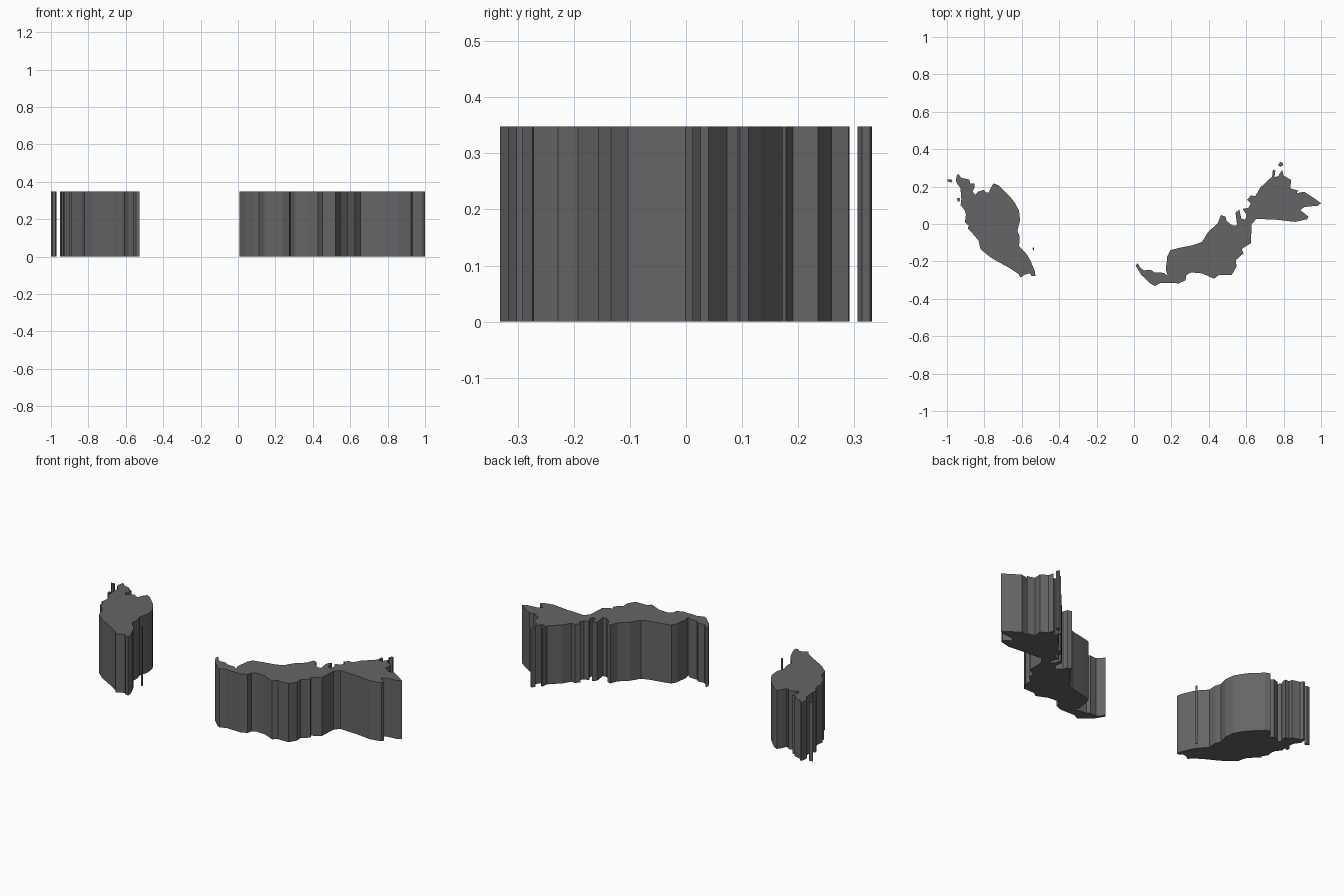
import bpy, bmesh

HEIGHT = 0.348
MID_X, MID_Y, SCALE = 109.455, 4.11, 9.81   # map degrees -> model units

# Dark grey for all the land
dark_grey = bpy.data.materials.new("dark_grey")
dark_grey.diffuse_color = (0.13, 0.13, 0.13, 1)


def slab(name, outline):
    """Extrude a closed map outline straight up from the ground."""
    bm = bmesh.new()
    verts = [bm.verts.new(((x - MID_X) / SCALE, (y - MID_Y) / SCALE, 0)) for x, y in outline]
    base = bm.faces.new(verts)
    top = bmesh.ops.extrude_face_region(bm, geom=[base], use_keep_orig=True)["geom"]
    bmesh.ops.translate(bm, vec=(0, 0, HEIGHT),
                        verts=[g for g in top if isinstance(g, bmesh.types.BMVert)])
    bmesh.ops.recalc_face_normals(bm, faces=bm.faces)
    mesh = bpy.data.meshes.new(name)
    bm.to_mesh(mesh)
    bm.free()
    mesh.materials.append(dark_grey)
    obj = bpy.data.objects.new(name, mesh)
    bpy.context.collection.objects.link(obj)


# Western peninsula, clockwise from its north-west corner
slab("west_peninsula", [
    (100.12, 6.42), (100.17, 6.70), (100.27, 6.70), (100.38, 6.54), (100.82, 6.43),
    (100.86, 6.24), (101.10, 6.24), (101.10, 6.05), (100.99, 5.80), (101.14, 5.64),
    (101.27, 5.80), (101.57, 5.90), (101.70, 5.76), (101.83, 5.75), (101.93, 5.98),
    (102.09, 6.24), (102.37, 6.13), (102.60, 5.88), (102.98, 5.52), (103.20, 5.22),
    (103.42, 4.83), (103.48, 4.30), (103.34, 3.75), (103.46, 3.45), (103.43, 2.95),
    (103.83, 2.52), (104.02, 2.20), (104.27, 1.60), (104.28, 1.37), (104.10, 1.38),
    (103.98, 1.52), (103.72, 1.45), (103.51, 1.30), (103.38, 1.50), (102.93, 1.80),
    (102.20, 2.20), (101.85, 2.42), (101.40, 2.80), (101.30, 3.25), (100.98, 3.62),
    (100.73, 3.87), (100.79, 4.02), (100.59, 4.20), (100.64, 4.60), (100.58, 4.82),
    (100.36, 5.10), (100.40, 5.40), (100.35, 6.00), (100.14, 6.28)])

# Eastern land, clockwise from its western tip: north coast, then inland border
slab("east_land", [
    (109.64, 2.07), (109.77, 1.83), (109.97, 1.68), (110.36, 1.70), (110.52, 1.57),
    (111.00, 1.55), (111.22, 1.40), (111.12, 1.72), (111.17, 2.10), (111.20, 2.42),
    (111.36, 2.74), (111.80, 2.85), (112.55, 3.00), (113.02, 3.17), (113.35, 3.70),
    (113.85, 4.15), (114.01, 4.58), (114.25, 4.50), (114.32, 4.25), (114.65, 4.02),
    (114.86, 4.05), (114.78, 4.70), (114.98, 4.87), (115.08, 4.40), (115.30, 4.33),
    (115.35, 4.60), (115.15, 4.90), (115.45, 4.95), (115.58, 5.18), (115.38, 5.38),
    (115.58, 5.60), (115.82, 5.58), (116.08, 6.02), (116.70, 6.60), (116.74, 6.97),
    (116.87, 6.90), (116.82, 6.57), (117.02, 6.62), (117.22, 6.95), (117.30, 6.65),
    (117.70, 6.42), (117.65, 5.98), (118.08, 5.86), (117.97, 5.72), (118.38, 5.80),
    (118.95, 5.43), (119.265, 5.20), (119.10, 5.07), (118.38, 5.00), (118.18, 4.83),
    (118.60, 4.50), (118.53, 4.36), (117.90, 4.22), (117.00, 4.33), (115.87, 4.38),
    (115.63, 4.10), (115.58, 3.10), (115.10, 2.80), (115.20, 2.58), (114.80, 2.22),
    (114.83, 1.87), (114.58, 1.44), (113.90, 1.43), (113.65, 1.24), (113.03, 1.52),
    (112.45, 1.57), (112.20, 1.43), (112.15, 1.15), (111.80, 1.00), (110.85, 1.02),
    (110.55, 0.86), (110.30, 1.00), (109.83, 1.45), (109.54, 1.92)])

# Offshore islands
slab("north_west_island", [
    (99.645, 6.42), (99.73, 6.32), (99.88, 6.29), (99.93, 6.38), (99.86, 6.46), (99.70, 6.44)])
slab("west_island", [
    (100.18, 5.47), (100.20, 5.29), (100.30, 5.28), (100.34, 5.42), (100.27, 5.48)])
slab("small_east_island", [
    (104.13, 2.83), (104.17, 2.72), (104.22, 2.79), (104.19, 2.89)])
slab("north_island", [
    (117.02, 7.17), (117.13, 7.11), (117.27, 7.19), (117.25, 7.33), (117.13, 7.36), (117.06, 7.28)])
